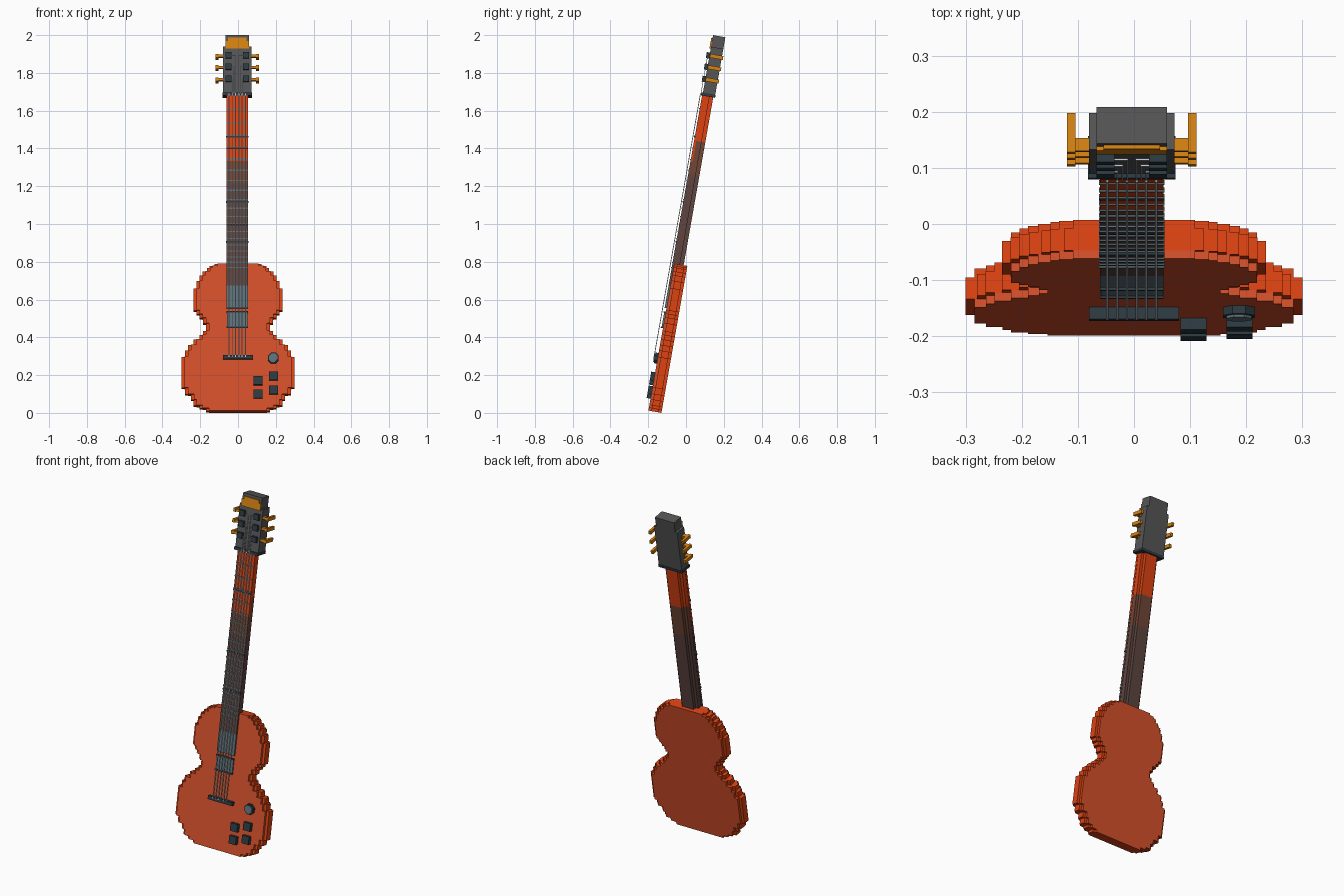
import bpy, bmesh, math
from mathutils import Matrix, Vector

if "Cube" in bpy.data.objects:
    bpy.data.objects.remove(bpy.data.objects["Cube"], do_unlink=True)


def material(name, hex_colour):
    rgb = [int(hex_colour[i:i + 2], 16) / 255 for i in (0, 2, 4)]
    col = [c / 12.92 if c < 0.04045 else ((c + 0.055) / 1.055) ** 2.4 for c in rgb] + [1]
    m = bpy.data.materials.new(name)
    m.use_nodes = True
    m.diffuse_color = col
    bsdf = m.node_tree.nodes["Principled BSDF"]
    bsdf.inputs["Base Color"].default_value = col
    bsdf.inputs["Roughness"].default_value = 0.7
    return m


ORANGE = material("body orange", "D4502A")
RIM = material("rim orange", "DC4212")
BROWN = material("mid brown", "704636")
DARK_BROWN = material("dark brown", "5E4540")
GREY = material("headstock grey", "565656")
GOLD = material("gold", "D58212")
DARK = material("dark slate", "2C3A42")
STEEL = material("steel blue", "5F727B")
STRING = material("string silver", "C3CDD2")

# The whole instrument leans back; parts are made upright and then tilted
LEAN = Matrix.Translation((0, -0.13, 0)) @ Matrix.Rotation(math.radians(-10), 4, "X")
CX = -0.004   # centre line of the neck and head


def finish(name, bm, *mats):
    bmesh.ops.recalc_face_normals(bm, faces=bm.faces)
    bm.transform(LEAN)
    me = bpy.data.meshes.new(name)
    bm.to_mesh(me)
    bm.free()
    for m in mats:
        me.materials.append(m)
    ob = bpy.data.objects.new(name, me)
    bpy.context.scene.collection.objects.link(ob)
    return ob


def boxes(name, mat, *spans):
    """One object made of boxes, each given as (x0, x1, y0, y1, z0, z1)."""
    bm = bmesh.new()
    for x0, x1, y0, y1, z0, z1 in spans:
        m = Matrix.Translation(((x0 + x1) / 2, (y0 + y1) / 2, (z0 + z1) / 2))
        m = m @ Matrix.Diagonal((x1 - x0, y1 - y0, z1 - z0, 1))
        bmesh.ops.create_cube(bm, size=1, matrix=m)
    return finish(name, bm, mat)


def mid(half, y0, y1, z0, z1):
    return (CX - half, CX + half, y0, y1, z0, z1)


# Body outline: (top of row, half width), from the bottom up
ROWS = [(.015, .17), (.03, .205), (.06, .235), (.09, .25), (.125, .28), (.29, .30),
        (.325, .28), (.355, .265), (.385, .235), (.41, .205), (.43, .185), (.47, .17),
        (.50, .185), (.52, .205), (.54, .22), (.66, .235), (.70, .22), (.73, .205),
        (.75, .187), (.77, .165), (.78, .15), (.79, .125)]


def body_layer(name, y0, y1, inset, mats, back_face=False):
    side, z = [], 0.0
    for top, w in ROWS:
        side += [(w - inset, z), (w - inset, top)]
        z = top
    outline = side + [(-x, z) for x, z in reversed(side)]
    bm = bmesh.new()
    face = bm.faces.new([bm.verts.new((x, y0, z)) for x, z in outline])
    out = bmesh.ops.extrude_face_region(bm, geom=[face])
    bmesh.ops.translate(bm, vec=(0, y1 - y0, 0),
                        verts=[v for v in out["geom"] if isinstance(v, bmesh.types.BMVert)])
    if back_face:   # the broad back panel takes the body colour
        bmesh.ops.recalc_face_normals(bm, faces=bm.faces)
        for f in bm.faces:
            f.normal_update()
            f.material_index = 1 if f.normal.y > 0.9 else 0
    return finish(name, bm, *mats)


body_layer("body_front", -.07, -.055, .016, [ORANGE])
body_layer("body_rim", -.055, -.0155, 0, [RIM])
body_layer("body_back", -.0155, 0, .016, [RIM, ORANGE], True)

# Neck: stepped section, in three colour bands
for label, mat, z0, z1 in (("lower", DARK_BROWN, .78, 1.27), ("middle", BROWN, 1.27, 1.45),
                           ("upper", RIM, 1.45, 1.70)):
    boxes("neck_" + label, mat, mid(.055, -.068, -.04, z0, z1), mid(.038, -.04, -.02, z0, z1))
for label, mat, z0, z1 in (("lower", DARK_BROWN, .67, 1.22), ("middle", BROWN, 1.22, 1.34),
                           ("upper", RIM, 1.34, 1.70)):
    boxes("fretboard_" + label, mat, mid(.057, -.08, -.068, z0, z1))

# Frets, closer together towards the body
fret_z = [.3 + 1.4 * 2 ** (-n / 12) for n in range(1, 20)]
boxes("frets", STEEL, *[mid(.058, -.083, -.075, z - .003, z + .003) for z in fret_z])
boxes("fret_markers", DARK, *[mid(.0585, -.084, -.075, z - .004, z + .004)
                              for z in (.905, 1.12, 1.47)])

# Pickups with dark edges
boxes("pickups", STEEL, mid(.057, -.08, -.069, .55, .67), mid(.055, -.078, -.069, .45, .525))
boxes("pickup_edges", DARK, mid(.057, -.082, -.069, .525, .532),
      mid(.057, -.082, -.069, .443, .45))

# Bridge and controls
boxes("bridge", DARK, (-.08, .08, -.092, -.069, .274, .294))
boxes("control_buttons", DARK, *[(x, x + .046, -.091, -.069, z, z + .045) for x, z in
                                 ((.083, .064), (.083, .136), (.165, .086), (.165, .161))])


def knob(name, mat, r, y0, y1):
    bm = bmesh.new()
    m = Matrix.Translation((.187, (y0 + y1) / 2, .281)) @ Matrix.Rotation(math.pi / 2, 4, "X")
    m = m @ Matrix.Rotation(math.pi / 8, 4, "Z")
    bmesh.ops.create_cone(bm, cap_ends=True, segments=8, radius1=r, radius2=r,
                          depth=y1 - y0, matrix=m)
    finish(name, bm, mat)


knob("selector_base", DARK, .031, -.085, -.069)
knob("selector_cap", STEEL, .024, -.09, -.08)

# Headstock, nut and gold crest
boxes("headstock", GREY, mid(.076, -.078, -.012, 1.70, 1.955),
      mid(.063, -.078, -.012, 1.955, 2.017))
boxes("nut", DARK, mid(.078, -.086, -.01, 1.692, 1.708))
boxes("crest", GOLD, mid(.063, -.085, -.077, 1.945, 1.985),
      mid(.05, -.085, -.077, 1.985, 2.002))

# Tuners: gold pegs at the sides, dark posts on the face
PEGS = (1.78, 1.846, 1.907)
shafts, handles, posts = [], [], []
for z in PEGS:
    for s in (-1, 1):
        def sided(a, b, *rest):
            xa, xb = sorted((CX + s * a, CX + s * b))
            return (xa, xb, *rest)
        shafts.append(sided(.07, .102, -.073, -.05, z - .007, z + .007))
        handles.append(sided(.1, .115, -.076, -.005, z - .01, z + .01))
        posts.append(sided(.031, .063, -.095, -.077, z - .016, z + .016))
boxes("peg_shafts", GOLD, *shafts)
boxes("peg_handles", GOLD, *handles)
boxes("tuner_posts", DARK, *posts)

# Strings: each pair runs up to its own pair of posts
runs = []
for i, z in enumerate(reversed(PEGS)):
    for s in (-1, 1):
        x = CX + s * (.0085 + .0175 * i)
        runs.append((x - .0022, x + .0022, -.092, -.088, .285, 1.70))
        xh = CX + s * (.008 + .009 * i)
        runs.append((xh - .0015, xh + .0015, -.089, -.086, 1.70, z))
        a, b = sorted((xh, CX + s * .034))
        runs.append((a, b, -.089, -.086, z - .003, z))
boxes("strings", STRING, *runs)
